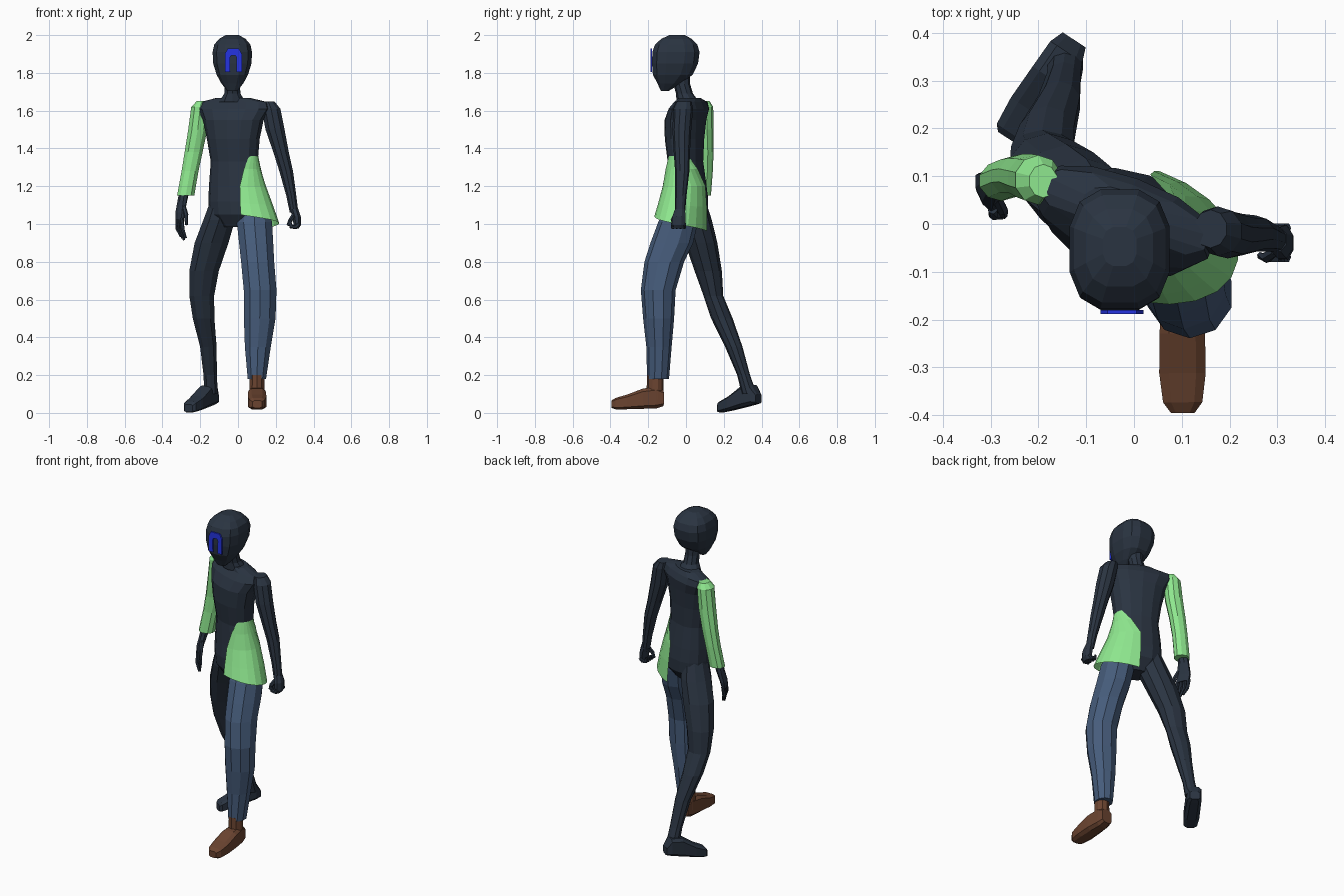
import bpy, bmesh, math
from mathutils import Vector


def material(name, rgb):
    m = bpy.data.materials.new(name)
    m.diffuse_color = (*rgb, 1)
    return m


DARK = material("dark slate", (0.023, 0.034, 0.053))
GREEN = material("light green", (0.279, 0.82, 0.279))
DENIM = material("denim blue", (0.062, 0.108, 0.2))
BROWN = material("brown leather", (0.147, 0.058, 0.03))
BLUE = material("bright blue", (0.018, 0.034, 0.75))


def spow(v, e):
    return math.copysign(abs(v) ** e, v)


def ring(x, y, z, rx, ry, rot=0, n=10, e=1, a0=0, a1=360):
    """Horizontal (super)ellipse, or an arc of one, turned about z."""
    pts, r = [], math.radians(rot)
    full = a1 - a0 == 360
    for i in range(n):
        a = math.radians(a0 + (a1 - a0) * ((i + .5) / n if full else i / (n - 1)))
        u, v = rx * spow(math.cos(a), e), ry * spow(math.sin(a), e)
        pts.append(Vector((x + u * math.cos(r) - v * math.sin(r),
                           y + u * math.sin(r) + v * math.cos(r), z)))
    return pts


def loft(name, rings, mat, closed=True):
    bm = bmesh.new()
    rows = [[bm.verts.new(p) for p in r] for r in rings]
    n = len(rows[0])
    for a, b in zip(rows, rows[1:]):
        for i in range(n if closed else n - 1):
            j = (i + 1) % n
            bm.faces.new((a[i], a[j], b[j], b[i]))
    if closed:
        bm.faces.new(rows[0])
        bm.faces.new(rows[-1])
    bmesh.ops.recalc_face_normals(bm, faces=bm.faces)
    me = bpy.data.meshes.new(name)
    bm.to_mesh(me)
    bm.free()
    me.materials.append(mat)
    ob = bpy.data.objects.new(name, me)
    bpy.context.collection.objects.link(ob)
    return ob


def limb(name, rows, mat, **kw):
    return loft(name, [ring(*r, **kw) for r in rows], mat)


def foot(name, heel, toe, rows, mat):
    """Rows of (distance from heel 0-1, half width, low z, high z)."""
    heel, toe = Vector(heel), Vector(toe)
    d = (toe - heel).normalized()
    side = Vector((-d.y, d.x))
    rings = []
    for t, w, lo, hi in rows:
        c, r = heel.lerp(toe, t), []
        for k in range(8):
            a = math.radians(22.5 + 45 * k)
            p = c + side * w * spow(math.cos(a), .6)
            r.append(Vector((p.x, p.y, (lo + hi) / 2 + (hi - lo) / 2 * spow(math.sin(a), .4))))
        rings.append(r)
    return loft(name, rings, mat)


def finger(name, pts, r):
    pts, rings = [Vector(p) for p in pts], []
    for i, p in enumerate(pts):
        d = pts[min(i + 1, len(pts) - 1)] - pts[max(i - 1, 0)]
        q = d.to_track_quat('Z', 'Y')
        s = r * (.65 if i == len(pts) - 1 else 1)
        rings.append([p + q @ v for v in ring(0, 0, 0, s, s, n=6)])
    return loft(name, rings, DARK)


# Head and neck
limb("head", [
    (-.03, -.112, 1.705, .028, .022), (-.03, -.088, 1.745, .06, .065),
    (-.03, -.07, 1.79, .085, .108), (-.03, -.058, 1.85, .104, .125),
    (-.03, -.053, 1.91, .107, .128), (-.03, -.052, 1.95, .098, .115),
    (-.03, -.05, 1.98, .072, .083), (-.03, -.047, 2.0, .036, .042)], DARK, n=12, e=.72)
limb("neck", [
    (-.03, .01, 1.645, .075, .06), (-.03, -.008, 1.69, .045, .045),
    (-.03, -.022, 1.74, .042, .044), (-.03, -.03, 1.81, .045, .05)], DARK)

# Arch-shaped face plate
arch = loft("face_arch", [
    [Vector((x - .025, -.184, z)) for x, z in path] for path in (
        [(-.045, 1.805), (-.045, 1.9), (-.03, 1.928), (.03, 1.928), (.045, 1.9), (.045, 1.805)],
        [(-.016, 1.805), (-.018, 1.88), (-.012, 1.893), (.012, 1.893), (.018, 1.88), (.016, 1.805)])],
    BLUE, closed=False)
plate = arch.modifiers.new("thickness", 'SOLIDIFY')
plate.thickness = .009
plate.offset = 0

# Torso, turned with the stride
T = -20
limb("torso", [
    (-.01, .0, .985, .07, .06, T), (0, 0, 1.05, .155, .105, T), (-.005, .0, 1.12, .155, .108, T),
    (-.01, 0, 1.2, .147, .1, T), (-.02, -.003, 1.33, .127, .086, T), (-.025, -.008, 1.45, .143, .095, T),
    (-.025, -.003, 1.55, .165, .098, T), (-.022, .015, 1.61, .2, .085, T),
    (-.022, .025, 1.645, .19, .06, T), (-.025, .02, 1.668, .09, .05, T)], DARK, n=14, e=.9)

# Half tunic wrapping the left hip, its span widening below the apex
rows = []
for x, y, z, rx, ry, a0, a1, drop in (
        (-.02, -.003, 1.36, .132, .092, -38, 36, 0), (-.015, -.003, 1.29, .141, .1, -56, 66, 0),
        (-.005, -.004, 1.2, .158, .114, -70, 90, 0), (.004, -.012, 1.1, .188, .128, -74, 92, .02),
        (.012, -.02, 1.01, .214, .137, -76, 92, .085)):
    r = ring(x, y, z, rx, ry, T, n=11, a0=a0, a1=a1)
    for i, p in enumerate(r):
        p.z += drop * (.45 - i / 10)
    rows.append(r)
loft("half_tunic", rows, GREEN, closed=False)

# Arms
limb("right_sleeve", [
    (-.19, .09, 1.65, .03, .035), (-.2, .092, 1.62, .05, .052), (-.213, .096, 1.5, .053, .05),
    (-.235, .102, 1.38, .05, .044), (-.254, .1, 1.28, .047, .042),
    (-.277, .09, 1.15, .048, .042)], GREEN)
limb("left_arm", [
    (.16, -.01, 1.648, .035, .04), (.175, -.015, 1.61, .052, .052), (.196, -.022, 1.5, .053, .05),
    (.228, -.022, 1.38, .043, .043), (.255, -.02, 1.28, .038, .038),
    (.282, -.027, 1.15, .028, .03), (.297, -.032, 1.06, .024, .027)], DARK)

# Relaxed right hand
limb("right_palm", [
    (-.283, .09, 1.18, .026, .028, 25), (-.295, .083, 1.12, .024, .034, 25),
    (-.307, .07, 1.06, .021, .043, 25), (-.309, .062, 1.02, .017, .04, 25)], DARK, n=8)
for i in range(4):
    o = -.033 + .022 * i
    finger("right_finger", [(-.309 - o * .4, .064 + o, 1.03), (-.307 - o * .4, .052 + o, .975),
                            (-.29 - o * .4, .042 + o * .8, .915 + abs(i - 1) * .01)], .0105)
finger("right_thumb", [(-.29, .06, 1.1), (-.275, .03, 1.05), (-.272, .018, .995)], .012)

# Closed left hand
limb("left_palm", [
    (.297, -.032, 1.08, .024, .028), (.31, -.037, 1.04, .024, .038),
    (.314, -.04, .995, .021, .038), (.308, -.04, .975, .014, .034)], DARK, n=8)
for i in range(4):
    y = -.069 + .02 * i
    finger("left_finger", [(.32, y, 1.0), (.305, y, .983), (.282, y, .986), (.275, y, 1.01)], .0115)
finger("left_thumb", [(.295, -.055, 1.05), (.278, -.07, 1.02), (.264, -.066, .992)], .012)

# Legs
limb("right_leg", [
    (-.08, .025, 1.12, .07, .08), (-.1, .045, 1.02, .088, .092), (-.14, .08, .9, .094, .086),
    (-.18, .118, .75, .082, .072), (-.192, .145, .62, .069, .052), (-.182, .19, .5, .06, .057),
    (-.157, .253, .35, .046, .046), (-.147, .305, .2, .037, .034),
    (-.143, .335, .1, .038, .04)], DARK)
limb("left_trouser_leg", [
    (.085, -.015, 1.1, .07, .085), (.087, -.042, 1.01, .098, .105), (.096, -.075, .9, .095, .113),
    (.104, -.115, .8, .092, .105), (.117, -.147, .65, .091, .092), (.115, -.145, .5, .088, .082),
    (.105, -.143, .35, .072, .067), (.1, -.148, .18, .051, .058)], DENIM)

# Feet
foot("right_foot", (-.125, .385), (-.262, .178), [
    (0, .03, .05, .1), (.12, .042, .042, .15), (.38, .044, .028, .145),
    (.7, .046, .012, .09), (.95, .04, .002, .06), (1.0, .028, .004, .045)], DARK)
limb("left_shoe_ankle", [
    (.1, -.163, .2, .041, .044), (.1, -.163, .13, .042, .045), (.1, -.163, .07, .042, .045)], BROWN)
foot("left_shoe", (.1, -.118), (.102, -.395), [
    (0, .034, .035, .12), (.14, .043, .022, .14), (.4, .05, .02, .13),
    (.7, .051, .018, .098), (.92, .043, .018, .08), (1.0, .026, .026, .066)], BROWN)
